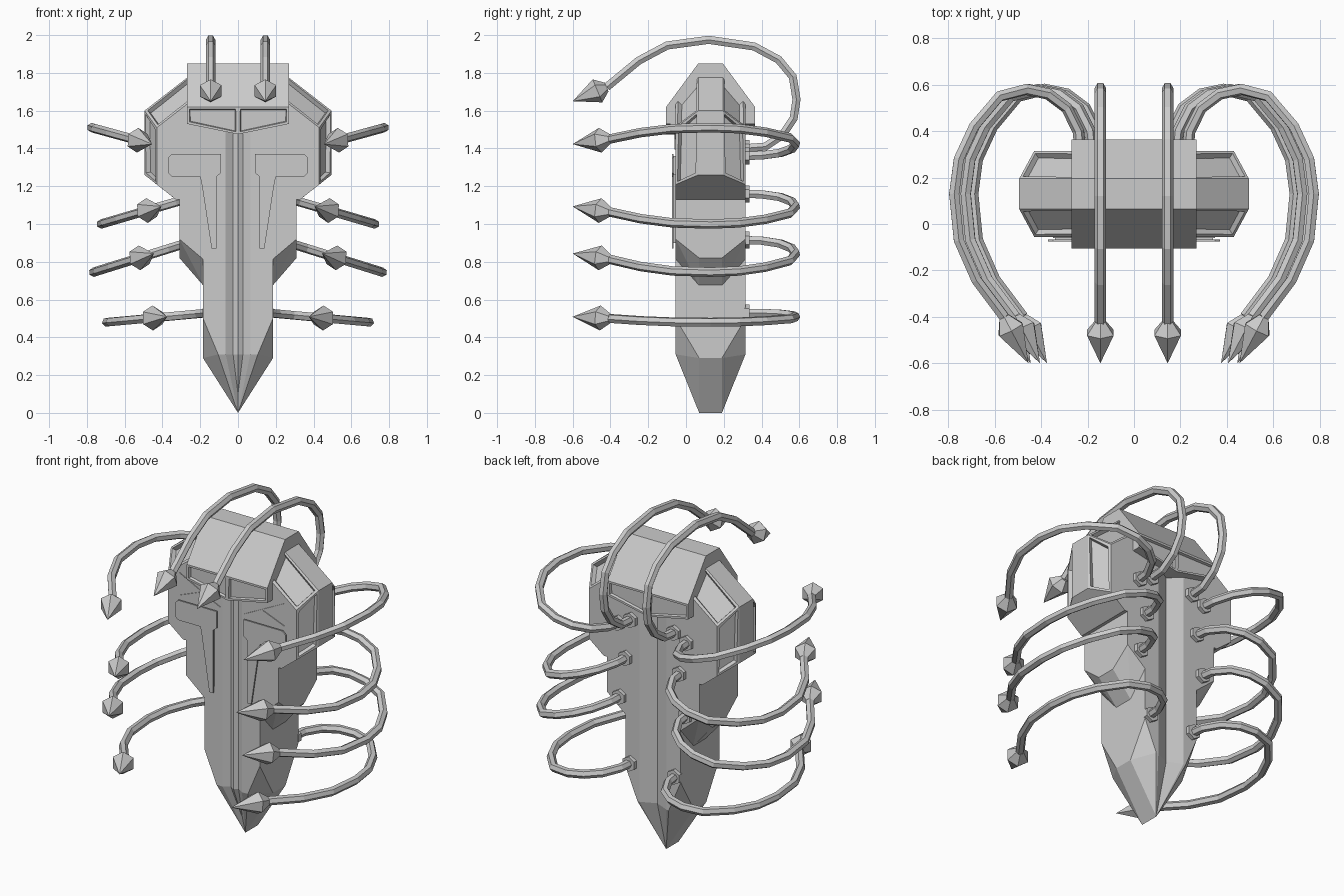
import bpy, bmesh, math
from mathutils import Vector

if "Cube" in bpy.data.objects:
    bpy.data.objects.remove(bpy.data.objects["Cube"])

grey = bpy.data.materials.new("plain grey")
grey.use_nodes = True
grey.diffuse_color = (0.6, 0.6, 0.6, 1)
grey.node_tree.nodes["Principled BSDF"].inputs["Base Color"].default_value = grey.diffuse_color

MID = 0.13  # depth of the hull's centre plane


def finish(name, bm, mirror=True):
    """Turn a bmesh into an object, mirrored left to right."""
    bmesh.ops.recalc_face_normals(bm, faces=bm.faces)
    mesh = bpy.data.meshes.new(name)
    bm.to_mesh(mesh)
    bm.free()
    mesh.materials.append(grey)
    ob = bpy.data.objects.new(name, mesh)
    bpy.context.collection.objects.link(ob)
    if mirror:
        mod = ob.modifiers.new("mirror", 'MIRROR')
        mod.use_mirror_merge = False
    return ob


def hull(points):
    """Convex solid with its flat faces merged."""
    bm = bmesh.new()
    for p in points:
        bm.verts.new(p)
    res = bmesh.ops.convex_hull(bm, input=bm.verts)
    bmesh.ops.delete(bm, geom=[v for v in bm.verts if not v.link_faces], context='VERTS')
    bmesh.ops.dissolve_limit(bm, angle_limit=math.radians(2), verts=bm.verts, edges=bm.edges)
    bmesh.ops.recalc_face_normals(bm, faces=bm.faces)
    return bm


def both(points):
    """Points given as x, half depth, z: repeat them at front and back."""
    return [(x, MID + s * d, z) for x, d, z in points for s in (-1, 1)]


def recess(bm, rule, width, depth):
    """Sink a framed panel into each face picked by the rule."""
    faces = [f for f in bm.faces if rule(f)]
    bmesh.ops.inset_individual(bm, faces=faces, thickness=width)
    bmesh.ops.inset_individual(bm, faces=faces, thickness=0.006, depth=-depth)


def grooved(z):
    """Inner edge of a half hull, cut away for the centre grooves."""
    return [(0.065, -0.055, z), (0, -0.015, z), (0.09, 0.315, z), (0, 0.275, z)]


# Lower spike with faceted point
finish("lower_spike", hull(
    both([(0.185, 0.185, 1.5), (0.185, 0.185, 0.5), (0.105, 0.185, 0.31),
          (0.185, 0.06, 0.29), (0, 0.06, 0)]) + grooved(1.5) + grooved(0.31)))

# Upper body, stepping in to the spike
finish("upper_body", hull(
    both([(0.31, 0.185, 1.6), (0.31, 0.185, 0.92), (0.31, 0.06, 0.82),
          (0.18, 0.185, 0.81), (0.18, 0.06, 0.67)]) + grooved(1.6) + grooved(0.81)))

# Narrow rib in the front groove
finish("front_rib", hull(
    [(0, y, z) for y, z in ((-0.045, 1.55), (-0.045, 0.31), (0.08, 0.01), (0.05, 1.55))] +
    [(0.028, y, z) for y, z in ((-0.03, 1.55), (-0.03, 0.31), (0.05, 1.55), (0.05, 0.31))]))

# Shoulder pods with sunken windows on the slanted faces
pod = hull(both([(0.25, 0.065, 1.79), (0.495, 0.065, 1.6), (0.495, 0.065, 1.26),
                 (0.25, 0.185, 1.65), (0.43, 0.185, 1.51), (0.43, 0.185, 1.209),
                 (0.33, 0.185, 1.13), (0.25, 0.185, 1.13)]))
recess(pod, lambda f: 0.3 < abs(f.normal.y) < 0.95 and f.normal.x > 0.1, 0.02, 0.025)
finish("shoulder_pod", pod)

# Ridged crown with sunken lower panels
crown = hull(both([(x, d, z) for x, low in ((0, 1.475), (0.27, 1.53))
                   for d, z in ((0.065, 1.85), (0.235, 1.62), (0.235, low))]))
recess(crown, lambda f: abs(f.normal.y) > 0.95, 0.017, 0.015)
finish("crown", crown)


def plate(name, outline, front, back):
    bm = bmesh.new()
    face = bm.faces.new([bm.verts.new((x, front, z)) for x, z in outline])
    new = bmesh.ops.extrude_face_region(bm, geom=[face])["geom"]
    for v in new:
        if isinstance(v, bmesh.types.BMVert):
            v.co.y = back
    finish(name, bm)


# Raised front plates
plate("front_plate", [(0.09, 1.37), (0.35, 1.37), (0.37, 1.35), (0.37, 1.27), (0.35, 1.25),
                      (0.2, 1.25), (0.19, 1.2), (0.14, 0.87), (0.115, 0.87),
                      (0.115, 1.25), (0.09, 1.27)], -0.075, -0.066)
plate("front_plate_base", [(0.1, 1.36), (0.34, 1.36), (0.34, 1.26), (0.19, 1.26),
                           (0.135, 0.9), (0.12, 0.9), (0.12, 1.26)], -0.066, -0.05)
plate("brow_plate", [(0.08, 1.395), (0.35, 1.395), (0.21, 1.45), (0.35, 1.53)], -0.06, -0.05)


def cone(bm, a, b, ra, rb):
    """Six-sided cone between two points."""
    a, b = Vector(a), Vector(b)
    made = bmesh.ops.create_cone(bm, cap_ends=True, segments=6, radius1=ra, radius2=rb,
                                 depth=(b - a).length)["verts"]
    turn = (b - a).to_track_quat('Z', 'Y').to_matrix()
    for v in made:
        v.co = turn @ v.co + (a + b) / 2


def tentacle(name, path, tip):
    """Faceted arm along a path with a socket and a pointed head."""
    curve = bpy.data.curves.new(name, 'CURVE')
    curve.dimensions = '3D'
    curve.bevel_depth = 0.025
    curve.bevel_resolution = 1
    spline = curve.splines.new('POLY')
    spline.points.add(len(path) - 1)
    for point, co in zip(spline.points, path):
        point.co = (*co, 1)
    spline.use_smooth = False
    temp = bpy.data.objects.new(name + "_path", curve)
    bpy.context.collection.objects.link(temp)
    bpy.context.view_layer.update()
    mesh = bpy.data.meshes.new_from_object(temp.evaluated_get(bpy.context.evaluated_depsgraph_get()))
    bm = bmesh.new()
    bm.from_mesh(mesh)
    bpy.data.objects.remove(temp)
    bpy.data.meshes.remove(mesh)
    for f in bm.faces:
        f.smooth = False
        f.material_index = 0
    finish(name, bm)
    neck, tip = Vector(path[-1]), Vector(tip)
    wide = neck.lerp(tip, 0.27)
    bm = bmesh.new()
    cone(bm, neck, wide, 0.025, 0.066)
    cone(bm, wide, tip, 0.066, 0)
    finish(name + "_head", bm)
    x, _, z = path[0]
    bm = bmesh.new()
    cone(bm, (x, 0.31, z), (x, 0.337, z), 0.045, 0.045)
    finish(name + "_socket", bm)


# Two arms arching over the crown
ARCH = [(0.30, 1.40), (0.42, 1.41), (0.51, 1.47), (0.57, 1.56), (0.585, 1.66), (0.565, 1.78),
        (0.49, 1.87), (0.36, 1.94), (0.12, 1.975), (-0.1, 1.945), (-0.25, 1.865), (-0.42, 1.725)]
tentacle("top_arm", [(0.145, y, z) for y, z in ARCH], (0.145, -0.6, 1.65))

# Four arms sweeping around each side, tilted as they reach outward
SWEEP = [(0, 0.30), (0.01, 0.40), (0.06, 0.50), (0.14, 0.56), (0.235, 0.58), (0.35, 0.55),
         (0.46, 0.42), (0.525, 0.28), (0.545, 0.13), (0.525, -0.07), (0.45, -0.24), (0.33, -0.4)]
for i, (x, z, rise) in enumerate([(0.23, 1.36, 0.15), (0.18, 1.16, -0.16),
                                  (0.22, 0.915, -0.17), (0.15, 0.53, -0.05)]):
    tentacle(f"side_arm_{i + 1}", [(x + d, y, z + rise * d / 0.545) for d, y in SWEEP],
             (x + 0.225, -0.6, z + rise * 0.42))
